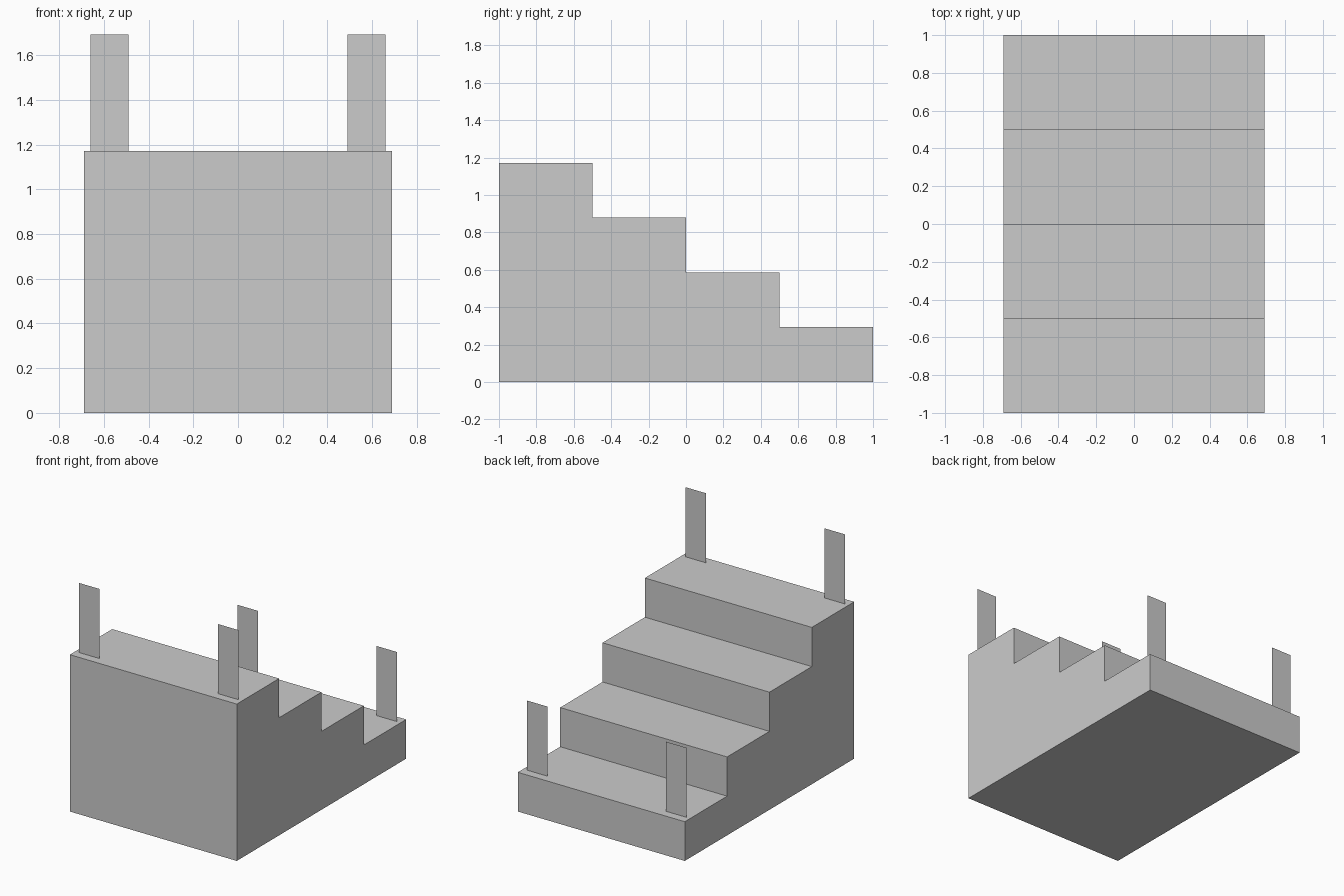
import bpy

if "Cube" in bpy.data.objects:
    bpy.data.objects.remove(bpy.data.objects["Cube"])

HALF_W, STEPS, RISE, RUN = 0.69, 4, 0.293, 0.5


def make_object(name, verts, faces):
    mesh = bpy.data.meshes.new(name)
    mesh.from_pydata(verts, [], faces)
    obj = bpy.data.objects.new(name, mesh)
    bpy.context.collection.objects.link(obj)
    return obj


# Stepped side profile (y, z), extruded across the width
profile = [(1, 0)]
for i in range(STEPS):
    z = RISE * (i + 1)
    profile += [(1 - RUN * i, z), (1 - RUN * (i + 1), z)]
profile.append((-1, 0))

n = len(profile)
verts = [(x, y, z) for x in (-HALF_W, HALF_W) for y, z in profile]
faces = [tuple(range(n))[::-1], tuple(range(n, 2 * n))]
faces += [(i, (i + 1) % n, (i + 1) % n + n, i + n) for i in range(n)]
make_object("staircase", verts, faces)


# Flat upright panels at the corners of the bottom and top steps
def post(name, x0, x1, y, z, height=0.52):
    make_object(name, [(x0, y, z), (x1, y, z), (x1, y, z + height), (x0, y, z + height)],
                [(0, 1, 2, 3)])


for level, y, z in (("top", -0.936, RISE * STEPS), ("bottom", 0.936, RISE)):
    post(level + "_left_post", -0.66, -0.49, y, z)
    post(level + "_right_post", 0.49, 0.66, y, z)

# Consistent outward normals on the staircase
import bmesh
mesh = bpy.data.objects["staircase"].data
bm = bmesh.new()
bm.from_mesh(mesh)
bmesh.ops.recalc_face_normals(bm, faces=bm.faces)
bm.to_mesh(mesh)
bm.free()
